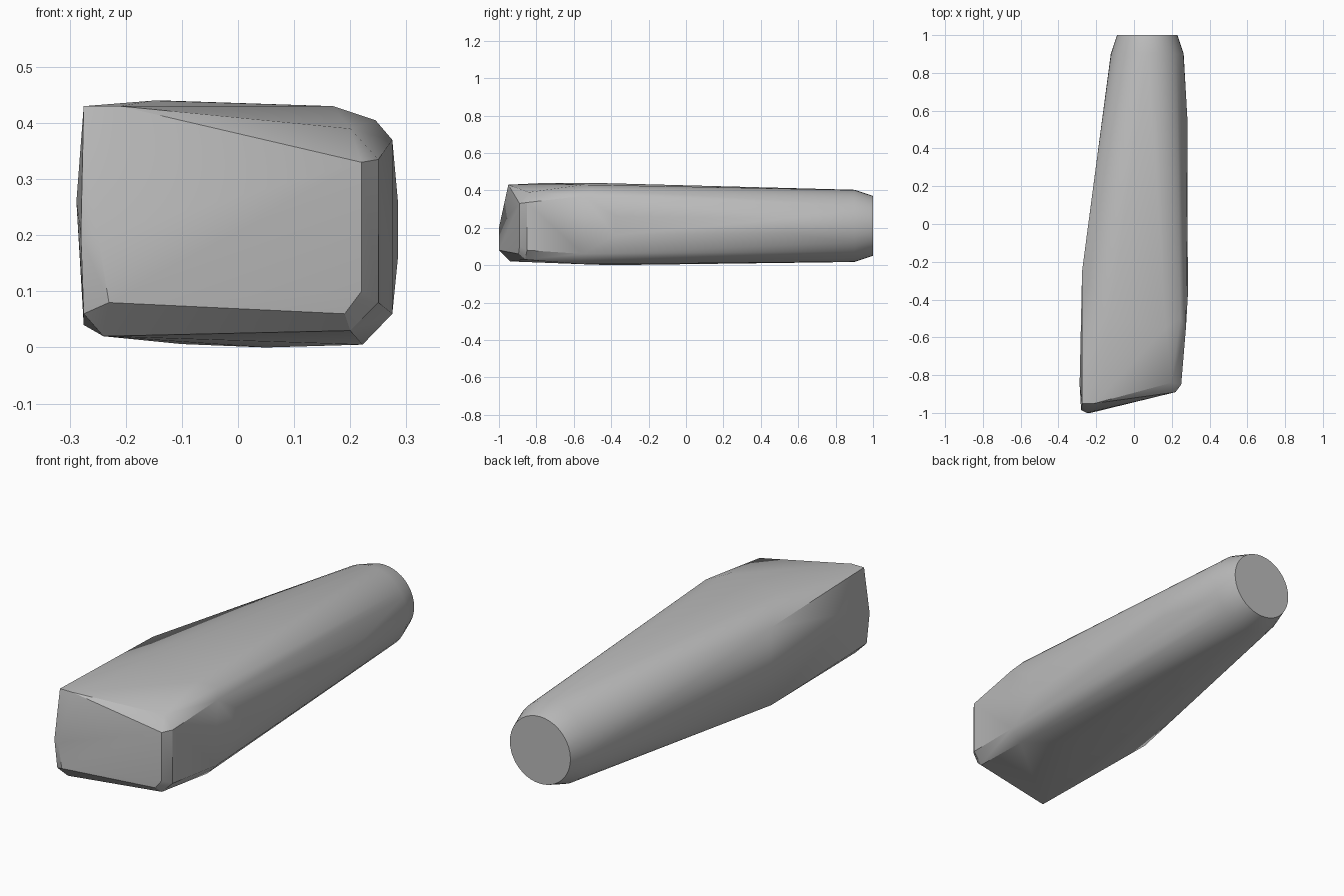
import bpy
import bmesh
from math import cos, sin, pi, radians
from mathutils import Vector

default_cube = bpy.data.objects.get("Cube")
if default_cube:
    bpy.data.objects.remove(default_cube, do_unlink=True)


def make_material(name, color):
    material = bpy.data.materials.new(name)
    material.use_nodes = True
    material.diffuse_color = color
    material.node_tree.nodes["Principled BSDF"].inputs["Base Color"].default_value = color
    return material


def ring(y, radius, center_x=0.07, center_z=0.21, sides=40):
    """Circle of points facing along the length of the handle."""
    return [
        (center_x + radius * cos(2 * pi * i / sides), y,
         center_z + radius * sin(2 * pi * i / sides))
        for i in range(sides)
    ]


# Round butt end with its chamfer
butt_points = ring(1.0, 0.16) + ring(0.9, 0.193)

# Slanted front face: upper corners, side edges, lower bevel
front_points = [
    (-0.275, -0.95, 0.43), (-0.21, -0.95, 0.43), (0.2, -0.84, 0.39),
    (-0.28, -0.985, 0.2), (-0.25, -1, 0.2), (-0.23, -1, 0.08),
    (0.22, -0.89, 0.33), (0.22, -0.89, 0.1), (0.19, -0.895, 0.06),
    (-0.275, -0.97, 0.06), (-0.24, -0.94, 0.02), (0.2, -0.86, 0.03),
]

# Flat left-hand cheek with its widest line and rear corners
cheek_points = [
    (-0.288, -0.85, 0.26), (-0.275, -0.25, 0.41), (-0.275, -0.25, 0.04),
]

# Opposite side: bevelled cheek blending into the round handle
shoulder_points = [
    (0.25, -0.85, 0.335), (0.25, -0.85, 0.08),
    (0.275, -0.55, 0.37), (0.275, -0.55, 0.06),
    (0.285, -0.38, 0.26), (0.285, -0.38, 0.16),
    (0.283, 0.55, 0.25), (0.283, 0.55, 0.17), (0.245, -0.5, 0.405),
]

# Crown along the top and belly along the underside
crown_points = [(-0.15, -0.75, 0.44), (-0.13, -0.5, 0.44), (0.17, -0.55, 0.43)]
belly_points = [(0.222, -0.55, 0.005), (0.05, -0.4, 0), (-0.1, -0.5, 0.006)]


def build_hull(name, points, material):
    """Wrap one tight convex skin around all the section points."""
    bm = bmesh.new()
    for point in points:
        bm.verts.new(Vector(point))
    hull = bmesh.ops.convex_hull(bm, input=bm.verts[:])
    unused = {g for g in hull["geom_interior"] + hull["geom_unused"]
              if isinstance(g, bmesh.types.BMVert)}
    bmesh.ops.delete(bm, geom=list(unused), context="VERTS")
    bmesh.ops.dissolve_limit(bm, angle_limit=radians(1),
                             verts=bm.verts[:], edges=bm.edges[:])
    bmesh.ops.recalc_face_normals(bm, faces=bm.faces[:])
    mesh = bpy.data.meshes.new(name)
    bm.to_mesh(mesh)
    bm.free()
    mesh.materials.append(material)
    obj = bpy.data.objects.new(name, mesh)
    bpy.context.collection.objects.link(obj)
    return obj


grey = make_material("plain grey", (0.5, 0.5, 0.5, 1))
handle = build_hull(
    "tapered_handle",
    butt_points + front_points + cheek_points
    + shoulder_points + crown_points + belly_points,
    grey,
)

# Soft shading that keeps the bevel edges crisp
bpy.ops.object.select_all(action="DESELECT")
handle.select_set(True)
bpy.context.view_layer.objects.active = handle
bpy.ops.object.shade_smooth_by_angle(angle=radians(30))
